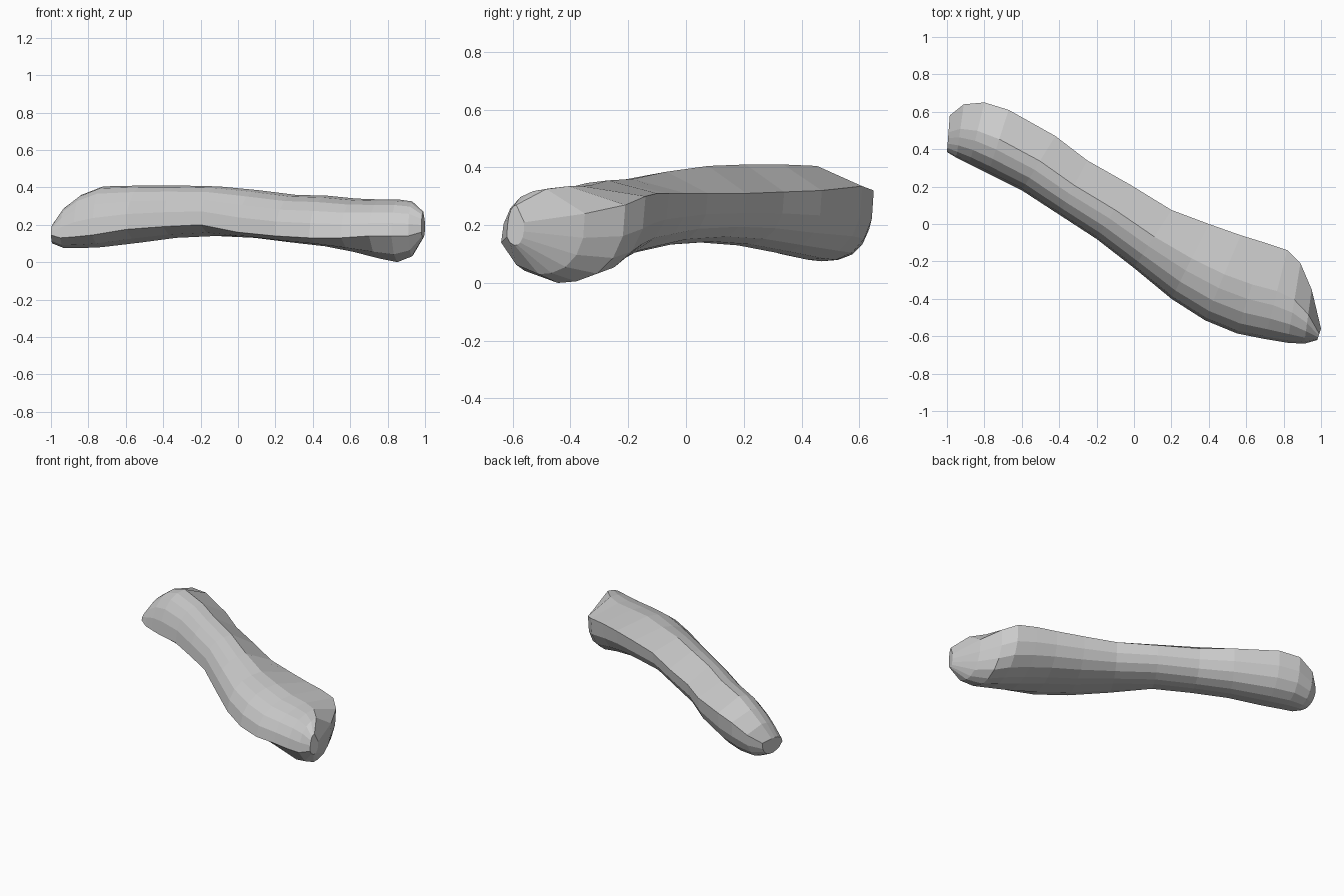
import bpy, bmesh

# Stations along the limb: front x,y, back x,y, front crease z, ridge z, back crease z, bottom z
stations = [
    (-1.00, .385, -.985, .58, .145, .20, .20, .10),
    (-.95, .355, -.91, .64, .13, .29, .26, .076),
    (-.88, .32, -.80, .65, .135, .36, .32, .075),
    (-.78, .27, -.67, .61, .145, .405, .335, .08),
    (-.60, .18, -.42, .47, .175, .41, .32, .105),
    (-.40, .05, -.25, .34, .19, .41, .315, .13),
    (-.20, -.08, -.02, .21, .20, .405, .31, .14),
    (.00, -.235, .20, .075, .16, .385, .31, .13),
    (.20, -.40, .40, .00, .14, .36, .31, .105),
    (.38, -.515, .57, -.06, .13, .355, .31, .085),
    (.55, -.585, .70, -.10, .13, .34, .31, .055),
    (.70, -.615, .82, -.14, .14, .335, .30, .02),
    (.82, -.635, .89, -.21, .14, .335, .27, .00),
    (.91, -.64, .95, -.35, .14, .325, .24, .03),
    (.98, -.62, 1.00, -.56, .16, .27, .21, .13),
]

# Cross-section: rounded front, sloped top, rounded underside
front_arc = [(0, 0), (.03, .35), (.11, .64), (.23, .85), (.38, .96), (.54, 1)]
back_arc = [(1, 0), (.98, .4), (.90, .68), (.77, .88), (.60, .98), (.45, 1)]


def ring(bm, s):
    fx, fy, bx, by, zf, zt, zc, zb = s
    pts = [(u, zf + k * (zt - zf)) for u, k in front_arc]
    pts += [(u, zc + k * (zb - zc)) for u, k in back_arc]
    pts.append((.18, zb + .3 * (zf - zb)))
    return [bm.verts.new((fx + u * (bx - fx), fy + u * (by - fy), z)) for u, z in pts]


# Loft the rings and close both ends
bm = bmesh.new()
rings = [ring(bm, s) for s in stations]
n = len(rings[0])
for a, b in zip(rings, rings[1:]):
    for i in range(n):
        j = (i + 1) % n
        bm.faces.new((a[i], a[j], b[j], b[i]))
bm.faces.new(rings[0])
bm.faces.new(rings[-1])
bmesh.ops.recalc_face_normals(bm, faces=bm.faces[:])
mesh = bpy.data.meshes.new("curved_limb")
bm.to_mesh(mesh)
bm.free()
limb = bpy.data.objects.new("curved_limb", mesh)
bpy.context.collection.objects.link(limb)
